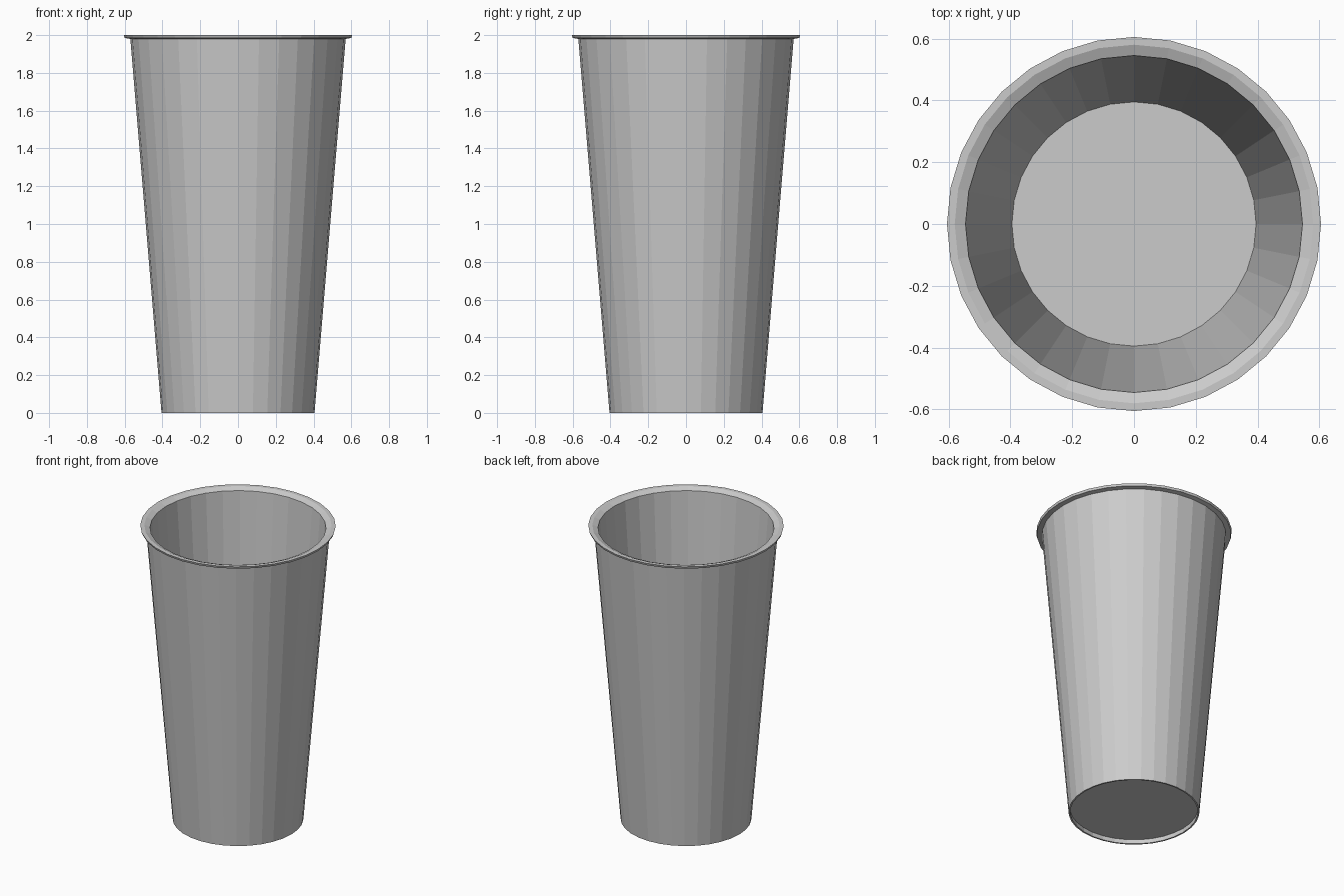
import bpy, bmesh
from math import cos, sin, tau

if "Cube" in bpy.data.objects:
    bpy.data.objects.remove(bpy.data.objects["Cube"])

SIDES = 32


def lathe(name, profile):
    """Spin an (r, z) profile about z; both ends are capped with one flat face."""
    bm = bmesh.new()
    rings = [[bm.verts.new((r * cos(tau * i / SIDES), r * sin(tau * i / SIDES), z))
              for i in range(SIDES)] for r, z in profile]
    for a, b in zip(rings, rings[1:]):
        for i in range(SIDES):
            j = (i + 1) % SIDES
            bm.faces.new((a[i], a[j], b[j], b[i]))
    bm.faces.new(rings[0][::-1])
    bm.faces.new(rings[-1])
    bmesh.ops.recalc_face_normals(bm, faces=bm.faces)
    mesh = bpy.data.meshes.new(name)
    bm.to_mesh(mesh)
    bm.free()
    obj = bpy.data.objects.new(name, mesh)
    bpy.context.collection.objects.link(obj)
    return obj


# Tapered cup: recessed underside, outer wall, flared lip, inner wall, floor
lathe("cup", [
    (0.397, 0.03), (0.395, 0.0), (0.405, 0.0),
    (0.57, 1.98), (0.6, 1.985), (0.605, 2.0),
    (0.58, 2.0), (0.545, 1.985),
    (0.395, 0.04),
])
